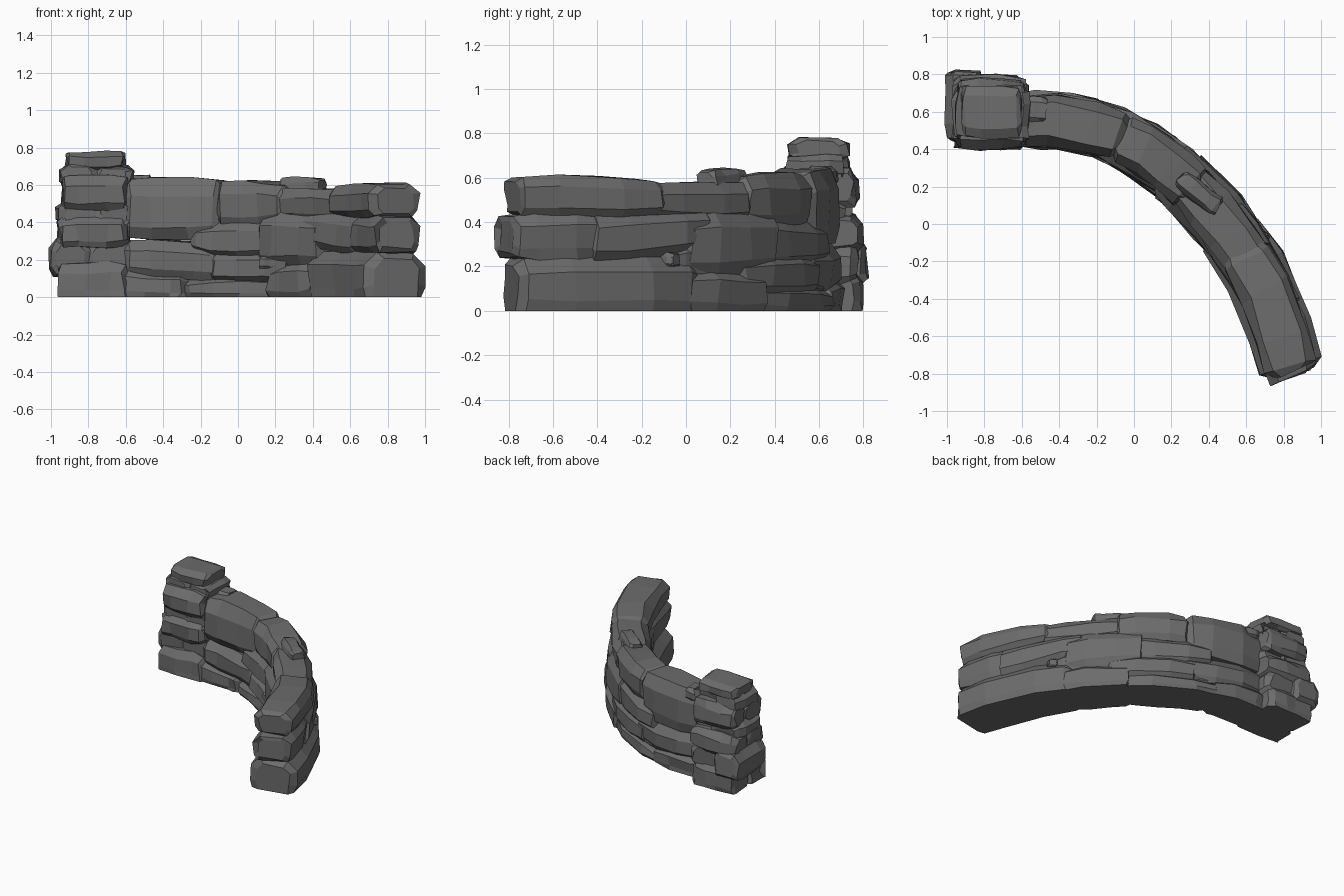
import bpy, bmesh, random
from mathutils import Vector

if "Cube" in bpy.data.objects:
    bpy.data.objects.remove(bpy.data.objects["Cube"])

random.seed(8)
mat = bpy.data.materials.new("dark grey stone")
mat.diffuse_color = (0.15, 0.15, 0.15, 1)
mat.use_nodes = True
mat.node_tree.nodes["Principled BSDF"].inputs["Base Color"].default_value = mat.diffuse_color

# Centre line of the curved wall, from the pillar past the free end
PATH = [Vector(p) for p in [(-.64, .555), (-.35, .55), (-.08, .465), (.18, .305),
                            (.40, .09), (.585, -.15), (.735, -.43), (.825, -.72), (.87, -.88)]]
# Chamfered cross-section of a stone: across, up
SECTION = [(-1, -.6), (-.78, -1), (.78, -1), (1, -.6), (1, .42), (.64, 1), (-.64, 1), (-1, .42)]
STATIONS = [(0, .66), (.09, .92), (.33, 1), (.67, 1), (.91, .92), (1, .66)]


def along(t):
    i = min(max(int(t), 0), len(PATH) - 2)
    a, b = PATH[i], PATH[i + 1]
    p0, p3 = PATH[max(i - 1, 0)], PATH[min(i + 2, len(PATH) - 1)]
    f = t - i
    m0, m1 = (b - p0) / 2, (p3 - a) / 2
    return (a * (2*f**3 - 3*f*f + 1) + m0 * (f**3 - 2*f*f + f)
            + b * (3*f*f - 2*f**3) + m1 * (f**3 - f*f))


def stone(name, point, start, end, width, jitter=.012):
    """Loft a chipped stone; start and end are (bottom, top) heights."""
    bm = bmesh.new()
    rings = []
    grounded = max(start[0], end[0]) < .01
    for u, s in STATIONS:
        p = point(u)
        d = (point(min(u + .05, 1)) - point(max(u - .05, 0))).normalized()
        n = Vector((d.y, -d.x))
        lo = start[0] + (end[0] - start[0]) * u
        hi = start[1] + (end[1] - start[1]) * u
        skew = random.uniform(-.03, .03) if 0 < u < 1 and jitter > .01 else 0
        ring = []
        for a, h in SECTION:
            j = lambda: random.uniform(-jitter, jitter)
            # Corners of the ends are pulled back so the ends are rounded
            back = d * (abs(a) * .08 * width * (1 if u == 0 else -1 if u == 1 else 0))
            if grounded and h == -1:
                a *= 1.22
            q = p + n * (a * width / 2 * (s + .05) + j()) + d * (j() + skew * a) + back
            z = (lo + hi) / 2 + h * (s + .07) * (hi - lo) / 2 + j() * .6
            if grounded:
                z = 0 if h == -1 else max(z, .02)
            ring.append(bm.verts.new((q.x, q.y, z)))
        rings.append(ring)
    for r0, r1 in zip(rings, rings[1:]):
        for k in range(8):
            bm.faces.new((r0[k], r0[(k + 1) % 8], r1[(k + 1) % 8], r1[k]))
    bm.faces.new(rings[0])
    bm.faces.new(rings[-1])
    bmesh.ops.recalc_face_normals(bm, faces=bm.faces)
    me = bpy.data.meshes.new(name)
    bm.to_mesh(me)
    bm.free()
    me.materials.append(mat)
    bpy.context.collection.objects.link(bpy.data.objects.new(name, me))


def straight(name, a, b, z0, z1, width, jitter=.01):
    a, b = Vector(a), Vector(b)
    stone(name, lambda u: a.lerp(b, u), (z0, z1), (z0, z1), width, jitter)


# Wall stones: path range, heights at start and end, thickness
WALL = [
    ("base_stone", 0, 1.5, (0, .16), (0, .12), .29),
    ("base_stone", 1.2, 3.5, (0, .09), (0, .12), .29),
    ("base_stone", 3.2, 4.8, (0, .17), (0, .20), .32),
    ("base_stone", 4.35, 7.48, (0, .24), (0, .24), .34),
    ("lower_stone", 0, 2.2, (.12, .31), (.09, .27), .28),
    ("lower_stone", 1.8, 3.9, (.08, .26), (.08, .24), .30),
    ("middle_stone", 1.4, 3.3, (.24, .38), (.20, .43), .28),
    ("middle_stone", 2.9, 4.85, (.18, .46), (.16, .45), .31),
    ("middle_stone", 4.1, 6.2, (.28, .47), (.22, .44), .29),
    ("middle_stone", 5.7, 7.58, (.24, .45), (.24, .43), .27),
    ("top_stone", 0, 2.15, (.32, .63), (.32, .63), .27),
    ("top_stone", 1.95, 3.65, (.39, .62), (.40, .60), .25),
    ("top_stone", 3.35, 5.3, (.41, .58), (.42, .57), .25),
    ("top_stone", 4.9, 7.42, (.43, .59), (.43, .61), .28),
]
for name, t0, t1, za, zb, w in WALL:
    stone(name, lambda u: along(t0 + (t1 - t0) * u), za, zb, w)

# Small filler and cap stones on the wall
straight("cap_pebble", (.24, .25), (.46, .08), .55, .638, .11)
straight("cap_pebble", (-.58, .62), (-.46, .61), .57, .65, .12)
straight("filler_pebble", (.13, .18), (.23, .10), .155, .22, .08, .005)
straight("filler_pebble", (.64, -.13), (.70, -.04), .20, .26, .07, .005)
straight("filler_stone", (-.2, .56), (.1, .44), .08, .19, .14)
straight("filler_stone", (.42, .1), (.62, -.15), .14, .30, .22)

# Pillar courses: left, right, front, back, bottom, top; split alternates direction
COURSES = [
    (-.96, -.57, .42, .78, 0, .18),
    (-.99, -.58, .43, .83, .12, .31),
    (-.97, -.57, .42, .775, .27, .43),
    (-.95, -.58, .42, .765, .39, .51),
    (-.95, -.57, .425, .755, .47, .645),
    (-.93, -.58, .45, .75, .60, .71),
]
for i, (l, r, f, b, z0, z1) in enumerate(COURSES):
    if i % 2:
        m = (l + r) / 2 + random.uniform(-.03, .03)
        straight("pillar_stone", ((l + m) / 2, f), ((l + m) / 2, b), z0, z1, m - l + .03, .012)
        straight("pillar_stone", ((m + r) / 2, f), ((m + r) / 2, b - .04), z0, z1 - .01, r - m + .03, .012)
    else:
        m = (f + b) / 2 + random.uniform(-.03, .03)
        straight("pillar_stone", (l, (f + m) / 2), (r, (f + m) / 2), z0, z1, m - f + .03, .012)
        straight("pillar_stone", (l, (m + b) / 2), (r, (m + b) / 2), z0, z1, b - m + .03, .012)
straight("pillar_cap", (-.935, .60), (-.59, .60), .685, .778, .27, .01)
